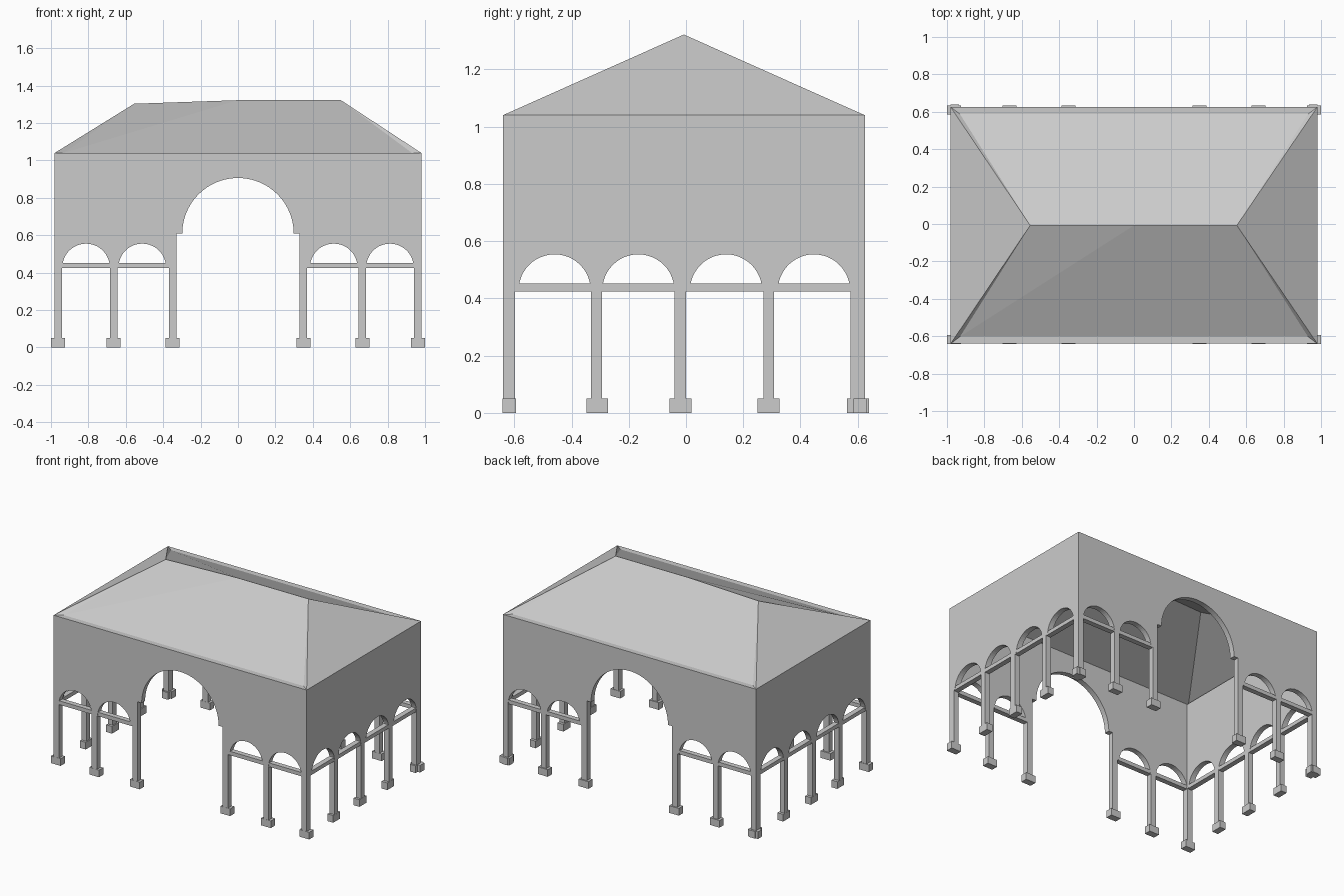
import bpy, bmesh, math

if "Cube" in bpy.data.objects:
    bpy.data.objects.remove(bpy.data.objects["Cube"])

stone = bpy.data.materials.new("pale_grey_stone")
stone.diffuse_color = (0.6, 0.6, 0.6, 1)
stone.use_nodes = True
stone.node_tree.nodes["Principled BSDF"].inputs["Base Color"].default_value = stone.diffuse_color

EAVE, BASE_H = 1.04, 0.05
FRONT, BACK, SIDE, T = -0.64, 0.625, 0.98, 0.038
BEAM_Z0, BEAM_Z1 = 0.425, 0.452


def finish(name, bm):
    bmesh.ops.recalc_face_normals(bm, faces=bm.faces)
    me = bpy.data.meshes.new(name)
    bm.to_mesh(me)
    bm.free()
    me.materials.append(stone)
    ob = bpy.data.objects.new(name, me)
    bpy.context.collection.objects.link(ob)
    return ob


def box(name, x0, x1, y0, y1, z0, z1):
    bm = bmesh.new()
    bmesh.ops.create_cube(bm, size=1)
    for v in bm.verts:
        v.co = (x0 + (v.co.x + .5) * (x1 - x0), y0 + (v.co.y + .5) * (y1 - y0),
                z0 + (v.co.z + .5) * (z1 - z0))
    return finish(name, bm)


def wall(name, u0, u1, openings, place, depth):
    """Arcaded wall: outline with arched openings cut from the ground up, given a depth."""
    pts = [(u0, EAVE), (u0, 0)]
    for a, b, c, r, spring, n in openings:
        pts += [(a, 0), (a, spring)]
        pts += [(c - r * math.cos(math.pi * i / n), spring + r * math.sin(math.pi * i / n))
                for i in range(n + 1)]
        pts += [(b, spring), (b, 0)]
    pts += [(u1, 0), (u1, EAVE)]
    clean = [p for i, p in enumerate(pts) if math.dist(p, pts[i - 1]) > 1e-4]
    bm = bmesh.new()
    f = bm.faces.new([bm.verts.new(place(u, z)) for u, z in clean])
    ext = bmesh.ops.extrude_face_region(bm, geom=[f])
    bmesh.ops.translate(bm, vec=depth,
                        verts=[g for g in ext["geom"] if isinstance(g, bmesh.types.BMVert)])
    return finish(name, bm)


# opening: left, right, arch centre, radius, spring height, segments
R, S = 0.127, 0.428
left_bays = [(-0.94, -0.685, -0.8125, R, S, 24), (-0.645, -0.37, -0.512, R, S, 24)]
right_bays = [(-b, -a, -c, r, s, n) for a, b, c, r, s, n in reversed(left_bays)]
long_bays = left_bays + [(-0.33, 0.33, 0, 0.298, 0.608, 48)] + right_bays
side_bays = [(-0.597, -0.332, -0.459, 0.126, S, 24), (-0.293, -0.04, -0.1665, 0.126, S, 24),
             (0.0, 0.27, 0.14, 0.126, S, 24), (0.308, 0.575, 0.447, 0.126, S, 24)]

# front and back walls with beams and post bases
for name, y in (("front", FRONT), ("back", BACK - T)):
    wall(name + "_wall", -SIDE, SIDE, long_bays, lambda u, z: (u, y, z), (0, T, 0))
    for s in (-1, 1):
        x0, x1 = sorted((s * 0.96, s * 0.35))
        box(name + "_beam", x0, x1, y + .001, y + T - .001, BEAM_Z0, BEAM_Z1)
        for c in (0.9625, 0.665, 0.35):
            box(name + "_post_base", s * c - .0375, s * c + .0375, y - .001, y + T + .008, 0, BASE_H)

# side walls with beams and post bases
for name, s in (("left", -1), ("right", 1)):
    wall(name + "_wall", FRONT + .02, BACK - .005, side_bays,
         lambda u, z: (s * SIDE, u, z), (-s * T, 0, 0))
    x0, x1 = sorted((s * (SIDE - .001), s * (SIDE - T + .001)))
    box(name + "_beam", x0, x1, FRONT + .02, BACK - .02, BEAM_Z0, BEAM_Z1)
    x0, x1 = sorted((s * (SIDE + .001), s * (SIDE - T - .006)))
    for c in (-0.31, -0.019, 0.288, 0.601):
        box(name + "_post_base", x0, x1, c - .038, c + .038, 0, BASE_H)

# hipped roof shell, inset behind the long walls
MID = (FRONT + BACK) / 2
bm = bmesh.new()
ridge = [bm.verts.new(p) for p in ((-0.555, MID, 1.303), (0, MID, 1.322), (0.55, MID, 1.322))]
outer, inner = {}, {}
for sx in (-1, 1):
    for sy, y in ((-1, FRONT), (1, BACK)):
        outer[sx, sy] = bm.verts.new((sx * SIDE, y, EAVE))
        inner[sx, sy] = bm.verts.new((sx * 0.93, y - sy * T, EAVE))
for sy in (-1, 1):
    l, r = inner[-1, sy], inner[1, sy]
    bm.faces.new((l, ridge[1], ridge[0]))
    bm.faces.new((l, r, ridge[1]))
    bm.faces.new((r, ridge[2], ridge[1]))
for sx, top in ((-1, ridge[0]), (1, ridge[2])):
    bm.faces.new((outer[sx, -1], outer[sx, 1], top))
    for sy in (-1, 1):
        bm.faces.new((outer[sx, sy], inner[sx, sy], top))
finish("hipped_roof", bm)
